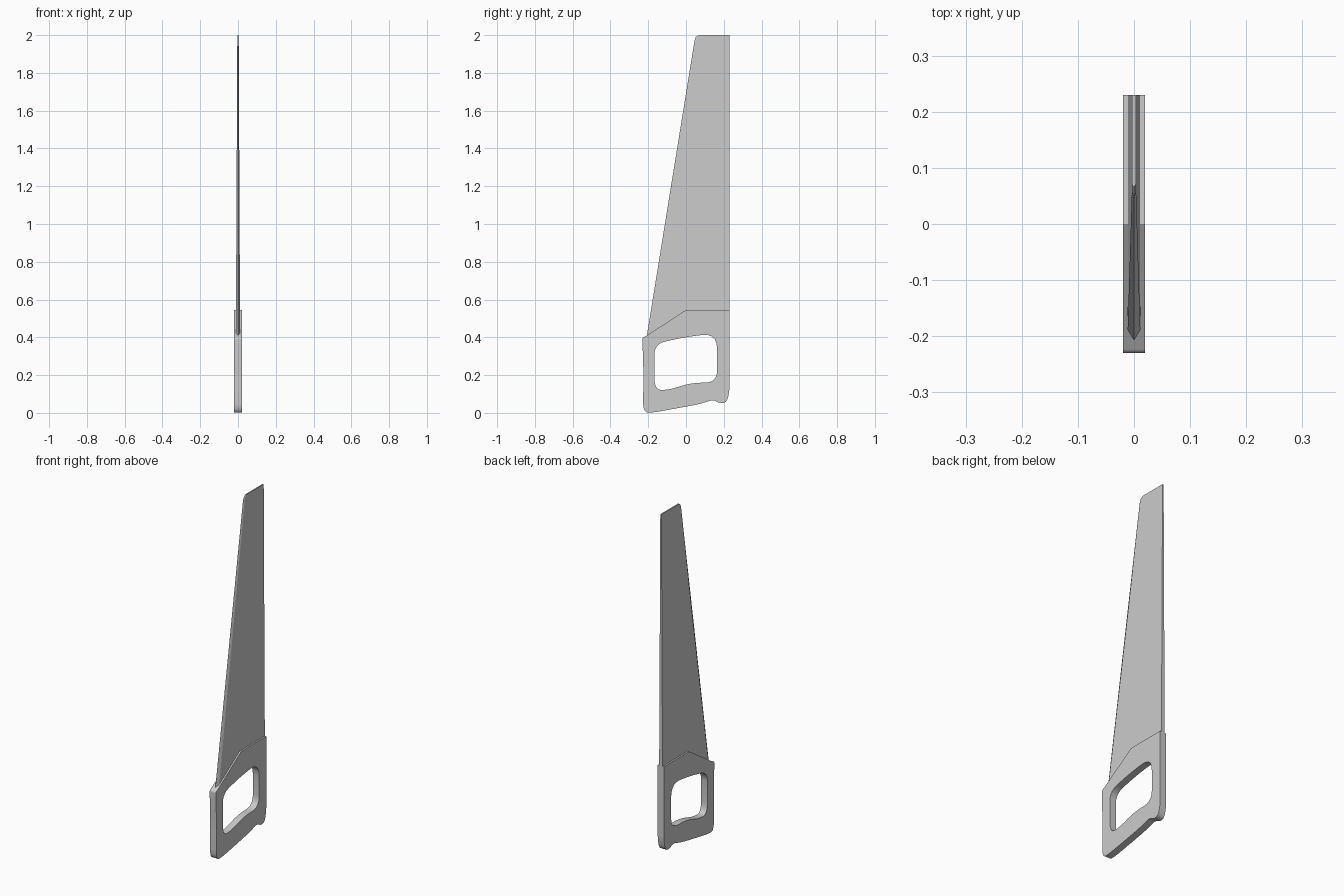
import bpy, bmesh
from mathutils import Vector, Matrix

if "Cube" in bpy.data.objects:
    bpy.data.objects.remove(bpy.data.objects["Cube"])


def rounded(corners, steps=5):
    """Outline from (y, z, radius) corners, with each corner softened."""
    out = []
    n = len(corners)
    for i, (y, z, r) in enumerate(corners):
        p = Vector((y, z))
        if r == 0:
            out.append(p)
            continue
        a = Vector(corners[i - 1][:2]) - p
        b = Vector(corners[(i + 1) % n][:2]) - p
        a = p + a.normalized() * min(r, a.length * 0.48)
        b = p + b.normalized() * min(r, b.length * 0.48)
        for k in range(steps + 1):
            t = k / steps
            out.append(a * (1 - t) ** 2 + p * 2 * t * (1 - t) + b * t * t)
    return out


def add_object(name, mesh):
    obj = bpy.data.objects.new(name, mesh)
    bpy.context.collection.objects.link(obj)
    bpy.context.view_layer.objects.active = obj
    for o in bpy.context.selected_objects:
        o.select_set(False)
    obj.select_set(True)
    bpy.ops.object.shade_smooth_by_angle(angle=0.5)
    return obj


def plate(name, outlines, half):
    """Flat plate in the y-z plane; outlines after the first are holes."""
    curve = bpy.data.curves.new(name + "_profile", 'CURVE')
    curve.dimensions = '2D'
    curve.fill_mode = 'BOTH'
    curve.extrude = half
    for pts in outlines:
        s = curve.splines.new('POLY')
        s.points.add(len(pts) - 1)
        for sp, p in zip(s.points, pts):
            sp.co = (p.x, p.y, 0, 1)
        s.use_cyclic_u = True
    temp = bpy.data.objects.new(name + "_temp", curve)
    bpy.context.collection.objects.link(temp)
    bpy.context.view_layer.update()
    dg = bpy.context.evaluated_depsgraph_get()
    mesh = bpy.data.meshes.new_from_object(temp.evaluated_get(dg))
    bpy.data.objects.remove(temp)
    mesh.transform(Matrix(((0, 0, 1, 0), (1, 0, 0, 0), (0, 1, 0, 0), (0, 0, 0, 1))))
    bm = bmesh.new()
    bm.from_mesh(mesh)
    bmesh.ops.remove_doubles(bm, verts=bm.verts, dist=1e-5)
    bmesh.ops.recalc_face_normals(bm, faces=bm.faces)
    bm.to_mesh(mesh)
    bm.free()
    return add_object(name, mesh)


# Handle with grip opening
outer = rounded([
    (0.23, 0.545, 0), (0.0, 0.545, 0), (-0.207, 0.41, 0), (-0.23, 0.398, 0.008),
    (-0.23, 0.36, 0), (-0.225, 0.2, 0.04), (-0.228, 0.0, 0.06),
    (-0.165, 0.003, 0.04), (0.07, 0.046, 0.05), (0.145, 0.07, 0.02),
    (0.18, 0.05, 0.025), (0.215, 0.055, 0.03), (0.23, 0.11, 0.03)])
hole = rounded([
    (-0.168, 0.365, 0.06), (0.0, 0.402, 0.06), (0.165, 0.422, 0.085),
    (0.165, 0.16, 0.065), (0.03, 0.16, 0.06), (-0.09, 0.122, 0.045),
    (-0.168, 0.12, 0.075)])
plate("handle", [outer, hole], 0.02)


# Tapered blade with a ground cutting edge
def half_width(z):
    return 0.0107 + (0.0037 - 0.0107) * (z - 0.54) / 1.46


edge = [(-0.207, 0.41), (0.045, 1.97), (0.052, 1.99), (0.066, 2.0)]
shoulder = [(-0.188, 0.422), (0.053, 1.955), (0.059, 1.985), (0.071, 2.0)]
body = shoulder + [(0.23, 2.0), (0.23, 0.54), (0.0, 0.54)]

bm = bmesh.new()
tip = [bm.verts.new((0, y, z)) for y, z in edge]
sides = [[bm.verts.new((s * half_width(z), y, z)) for y, z in body] for s in (-1, 1)]
for side in sides:
    bm.faces.new(side)
    for i in range(len(edge) - 1):
        bm.faces.new((tip[i], tip[i + 1], side[i + 1], side[i]))
left, right = sides
for i in range(len(edge) - 1, len(body) - 1):
    bm.faces.new((left[i], left[i + 1], right[i + 1], right[i]))
bm.faces.new((left[-1], left[0], right[0], right[-1]))
for end in (0, len(edge) - 1):
    bm.faces.new((tip[end], left[end], right[end]))
bmesh.ops.recalc_face_normals(bm, faces=bm.faces)
mesh = bpy.data.meshes.new("blade")
bm.to_mesh(mesh)
bm.free()
blade = add_object("blade", mesh)
for poly in blade.data.polygons:
    poly.use_smooth = False
